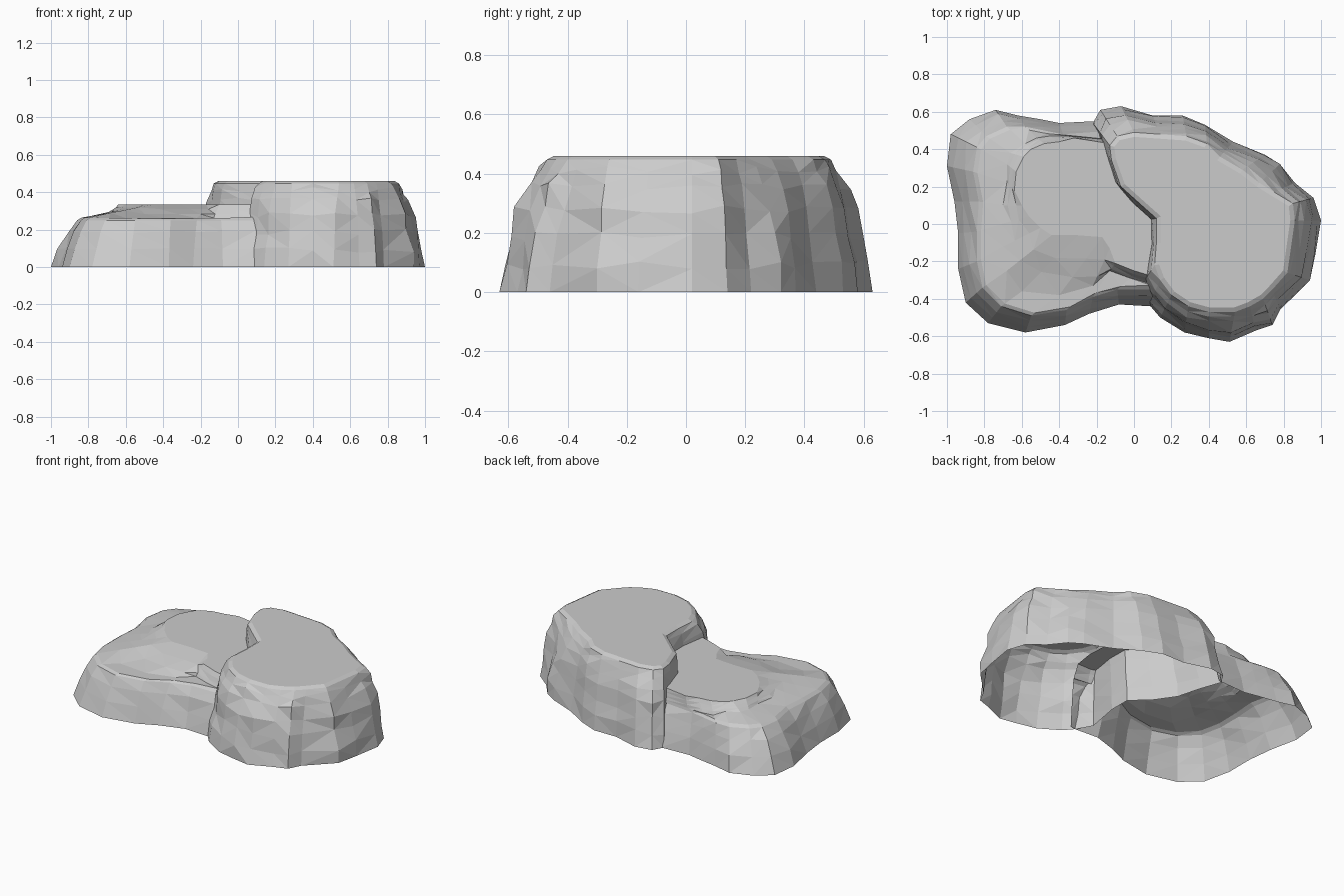
import bpy, bmesh, random
from mathutils import Vector

if "Cube" in bpy.data.objects:
    bpy.data.objects.remove(bpy.data.objects["Cube"])

random.seed(5)


def ring(points, z):
    return [Vector((x, y, z)) for x, y in points]


def blend(a, b, f, fz, rough=0.0):
    """Row between two rings: f moves sideways, fz moves upward."""
    row = []
    for p, q in zip(a, b):
        g = f + random.uniform(-rough, rough)
        h = fz + random.uniform(-rough, rough) * 0.4
        row.append(Vector((p.x + (q.x - p.x) * g, p.y + (q.y - p.y) * g,
                           p.z + (q.z - p.z) * h)))
    return row


def loft(name, rows, closed, cap_extra=(), bevel=None):
    """Skin rows of points, cap the last row, optionally chamfer the cap."""
    bm = bmesh.new()
    vs = [[bm.verts.new(p) for p in r] for r in rows]
    n = len(rows[0])
    for lo, hi in zip(vs, vs[1:]):
        for i in range(n if closed else n - 1):
            j = (i + 1) % n
            bm.faces.new((lo[i], lo[j], hi[j], hi[i]))
    cap = bm.faces.new(vs[-1] + [bm.verts.new(p) for p in cap_extra])
    bm.normal_update()
    if cap.normal.z < 0:
        bmesh.ops.reverse_faces(bm, faces=bm.faces[:])
        bm.normal_update()
    if bevel:
        bmesh.ops.inset_region(bm, faces=[cap], thickness=bevel[0],
                               depth=bevel[1], use_even_offset=True)
    # Uneven rock facets: split the side quads into triangles
    quads = [f for f in bm.faces if len(f.verts) == 4]
    bmesh.ops.triangulate(bm, faces=quads)
    me = bpy.data.meshes.new(name)
    bm.to_mesh(me)
    bm.free()
    ob = bpy.data.objects.new(name, me)
    bpy.context.collection.objects.link(ob)
    return ob


# Tall plateau: foot and rim outlines, counter-clockwise from the front seam
tall_foot = [(.08, -.43), (.14, -.50), (.27, -.58), (.40, -.61), (.51, -.63),
             (.65, -.57), (.74, -.54), (.78, -.46), (.94, -.30), (.97, -.16),
             (1, .02), (.96, .14), (.86, .22), (.78, .32), (.70, .37),
             (.53, .44), (.38, .53), (.26, .58), (.10, .58), (-.07, .63),
             (-.18, .61), (-.22, .54), (-.17, .40), (-.13, .25), (-.04, .12),
             (.07, .02), (.07, -.12), (.03, -.34)]
tall_rim = [(.14, -.30), (.20, -.38), (.29, -.44), (.40, -.47), (.54, -.47),
            (.62, -.44), (.69, -.40), (.74, -.35), (.82, -.26), (.84, -.12),
            (.86, .02), (.85, .11), (.75, .17), (.67, .22), (.58, .29),
            (.46, .36), (.39, .43), (.28, .47), (.14, .48), (0, .49),
            (-.09, .47), (-.13, .42), (-.12, .34), (-.07, .20), (.03, .11),
            (.12, .03), (.12, -.10), (.11, -.22)]
foot, rim = ring(tall_foot, 0), ring(tall_rim, .447)
layers = [(.08, .2), (.28, .42), (.37, .62), (.6, .8), (.8, .92)]
rows = [foot] + [blend(foot, rim, f, h, .09) for f, h in layers] + [rim]
loft("tall_plateau", rows, True, bevel=(.024, .013))

# Low plateau: open strip that starts and ends inside the tall plateau
low_foot = [(.13, -.43), (.09, -.44), (-.08, -.43), (-.24, -.48), (-.37, -.54),
            (-.58, -.58), (-.78, -.53), (-.90, -.42), (-.94, -.24), (-.94, -.05),
            (-.96, .12), (-1, .31), (-.98, .48), (-.88, .56), (-.74, .61),
            (-.62, .58), (-.50, .56), (-.40, .54), (-.20, .55)]
low_rim = [(.17, -.36), (.09, -.35), (-.09, -.35), (-.22, -.39), (-.36, -.46),
           (-.55, -.49), (-.71, -.44), (-.81, -.34), (-.84, -.20), (-.84, -.04),
           (-.83, .12), (-.86, .28), (-.84, .41), (-.79, .47), (-.68, .52),
           (-.58, .52), (-.48, .50), (-.38, .48), (-.18, .46)]
ledge_foot = [(.19, -.33), (.09, -.32), (-.02, -.29), (-.13, -.25), (-.22, -.33),
              (-.40, -.38), (-.60, -.36), (-.68, -.25), (-.70, -.12), (-.71, 0),
              (-.70, .10), (-.68, .22), (-.68, .32), (-.66, .38), (-.58, .43),
              (-.52, .46), (-.45, .47), (-.34, .47), (-.14, .45)]
ledge_top = [(.20, -.28), (.10, -.28), (0, -.25), (-.10, -.21), (-.13, -.13),
             (-.17, -.07), (-.30, -.06), (-.44, -.06), (-.50, -.02), (-.56, .04),
             (-.60, .10), (-.64, .18), (-.63, .28), (-.59, .36), (-.55, .40),
             (-.48, .43), (-.40, .44), (-.32, .46), (-.13, .43)]
a, b = ring(low_foot, 0), ring(low_rim, .25)
c, d = ring(ledge_foot, .262), ring(ledge_top, .335)
for p in c[7:15]:      # the shelf climbs towards the ledge on the left
    p.z = .29
rows = [a, blend(a, b, .3, .4, .07), blend(a, b, .65, .75, .07), b,
        [p + (q - p).normalized() * .025 + Vector((0, 0, .009))
         for p, q in zip(b, c)], c,
        blend(c, d, .3, .3, .06), blend(c, d, .65, .65, .06), d]
# The ledge runs on a little way under the tall plateau
seam = [Vector((x, y, .335)) for x, y in
        ((.05, .30), (.15, .15), (.21, .02), (.22, -.15))]
loft("low_plateau", rows, False, cap_extra=seam)
